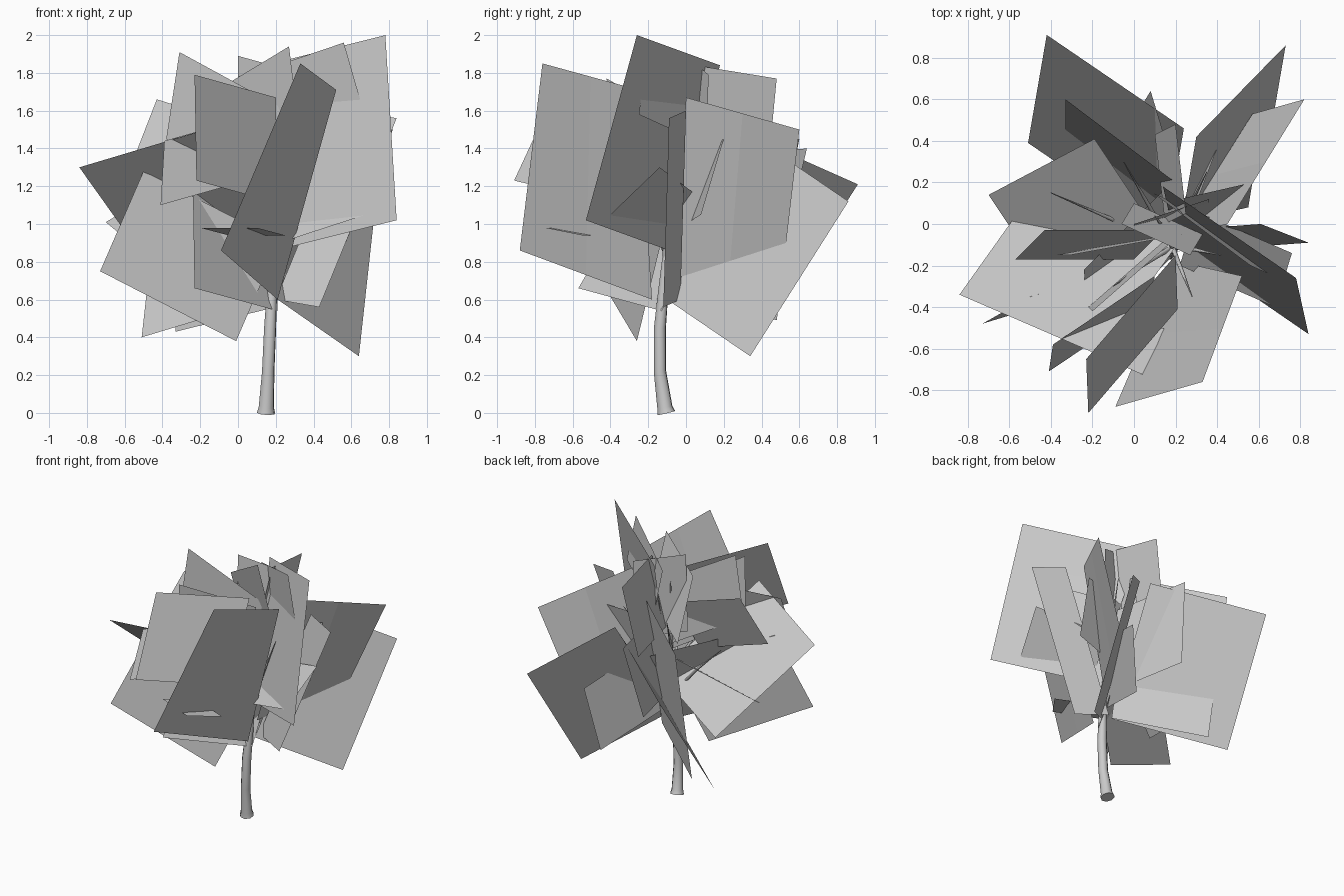
import bpy, bmesh
from mathutils import Vector


def finish(name, bm):
    me = bpy.data.meshes.new(name)
    bm.to_mesh(me)
    bm.free()
    ob = bpy.data.objects.new(name, me)
    bpy.context.collection.objects.link(ob)
    return ob


def card(name, a, b, c, d=None):
    """Leaf card a-b-c-d, split across the middle; d defaults to a parallelogram."""
    a, b, c = map(Vector, (a, b, c))
    d = Vector(d) if d else a + c - b
    m, n = (a + d) / 2, (b + c) / 2
    bm = bmesh.new()
    v = [bm.verts.new(p) for p in (a, b, n, c, d, m)]
    bm.faces.new((v[0], v[1], v[2], v[5]))
    bm.faces.new((v[5], v[2], v[3], v[4]))
    return finish(name, bm)


def limb(name, points, sides):
    """Tapered smooth tube through points given as (x, y, z, radius)."""
    cu = bpy.data.curves.new(name, 'CURVE')
    cu.dimensions = '3D'
    cu.bevel_depth = 1.0
    cu.bevel_resolution = max(0, sides // 2 - 2)
    cu.use_fill_caps = True
    sp = cu.splines.new('POLY')
    sp.points.add(len(points) - 1)
    for p, (x, y, z, r) in zip(sp.points, points):
        p.co = (x, y, z, 1)
        p.radius = r
    tmp = bpy.data.objects.new(name + "_path", cu)
    bpy.context.collection.objects.link(tmp)
    me = bpy.data.meshes.new_from_object(
        tmp.evaluated_get(bpy.context.evaluated_depsgraph_get()))
    bpy.data.objects.remove(tmp)
    for f in me.polygons:
        f.use_smooth = True
    ob = bpy.data.objects.new(name, me)
    bpy.context.collection.objects.link(ob)
    return ob


# Trunk, leaning slightly and splitting into thin branches
limb("trunk", [(0.148, -0.105, 0, 0.05), (0.15, -0.112, 0.03, 0.042),
               (0.16, -0.138, 0.22, 0.034), (0.17, -0.138, 0.45, 0.033),
               (0.18, -0.12, 0.65, 0.028), (0.19, -0.09, 0.95, 0.02),
               (0.15, -0.03, 1.3, 0.013), (0.1, 0.04, 1.67, 0.003)], 8)
tips = [(-0.40, 0.15, 1.33), (0.42, -0.15, 1.40), (0.28, -0.35, 1.35),
        (0.35, 0.25, 1.50), (-0.10, -0.30, 1.45), (-0.05, 0.30, 1.50)]
for i, t in enumerate(tips):
    z = 0.75 + 0.05 * i
    mid = [(0.18 + t[0]) / 2, (-0.1 + t[1]) / 2, (z + t[2]) / 2 + 0.02]
    limb(f"branch_{i + 1}", [(0.185, -0.11, z, 0.012), (*mid, 0.009), (*t, 0.002)], 6)

# Large leaf cards: outer edge first, then the edge near the trunk
large = [
    ((0.78, -0.26, 2.00), (0.84, -0.53, 1.02), (0.20, -0.09, 0.86)),
    ((0.73, 0.86, 1.12), (0.64, 0.34, 0.30), (0.21, -0.10, 0.60)),
    ((0.33, -0.76, 1.85), (-0.09, -0.88, 0.86), (0.21, -0.18, 0.60), (0.52, -0.25, 1.71)),
    ((0.82, 0.60, 1.50), (0.57, 0.53, 0.90), (0.20, -0.06, 0.71), (0.45, 0.00, 1.67)),
    ((-0.84, -0.34, 1.30), (-0.42, 0.25, 0.71), (0.25, -0.04, 0.91)),
    ((-0.73, -0.48, 0.75), (-0.01, -0.26, 0.38), (0.22, -0.13, 0.91)),
    ((-0.51, 0.39, 0.40), (-0.42, 0.91, 1.21), (0.24, 0.46, 1.41)),
    ((-0.22, -0.91, 1.23), (-0.23, -0.65, 1.79), (0.20, -0.15, 1.67)),
    ((-0.33, 0.40, 0.43), (-0.33, 0.60, 1.45), (0.20, 0.20, 1.58)),
    ((0.84, -0.09, 1.56), (0.43, -0.12, 0.56), (0.20, -0.03, 0.60)),
    ((-0.23, -0.57, 0.66), (-0.24, -0.22, 1.26), (0.20, 0.22, 1.14)),
    ((-0.70, 0.14, 1.01), (-0.40, -0.31, 0.76), (0.11, -0.04, 1.06)),
    ((0.47, 0.55, 0.96), (0.38, 0.48, 0.49), (0.16, -0.10, 0.70)),
    ((0.56, -0.20, 1.96), (0.67, -0.25, 1.58), (0.20, 0.10, 1.42)),
]
for i, c in enumerate(large):
    card(f"large_leaf_card_{i + 1}", *c)

# Smaller leaf cards filling the crown
small = [
    ((-0.31, -0.15, 1.91), (-0.38, -0.15, 1.45), (0.17, -0.05, 1.15)),
    ((0.00, 0.00, 1.89), (0.00, -0.02, 1.30), (0.36, 0.10, 1.20)),
    ((0.27, -0.15, 1.94), (0.33, -0.05, 1.45), (0.00, 0.10, 1.25)),
    ((0.20, 0.48, 1.77), (0.10, 0.43, 1.25), (0.15, 0.00, 1.32)),
    ((-0.43, -0.03, 1.66), (-0.57, -0.17, 1.30), (0.00, -0.17, 1.12)),
    ((-0.20, -0.42, 1.77), (-0.22, -0.40, 1.30), (0.18, -0.05, 1.10)),
    ((-0.41, -0.71, 1.10), (-0.39, -0.58, 1.44), (0.10, -0.25, 1.58)),
    ((0.76, -0.14, 1.30), (0.68, -0.40, 1.05), (0.22, -0.20, 0.90)),
    ((0.08, 0.64, 1.40), (0.00, 0.51, 0.85), (0.17, -0.05, 0.80)),
    ((0.57, 0.20, 1.45), (0.55, 0.08, 1.05), (0.20, 0.00, 1.00)),
    ((-0.20, -0.62, 0.98), (0.10, -0.75, 0.98), (0.25, -0.55, 0.94)),
]
for i, c in enumerate(small):
    card(f"small_leaf_card_{i + 1}", *c)
